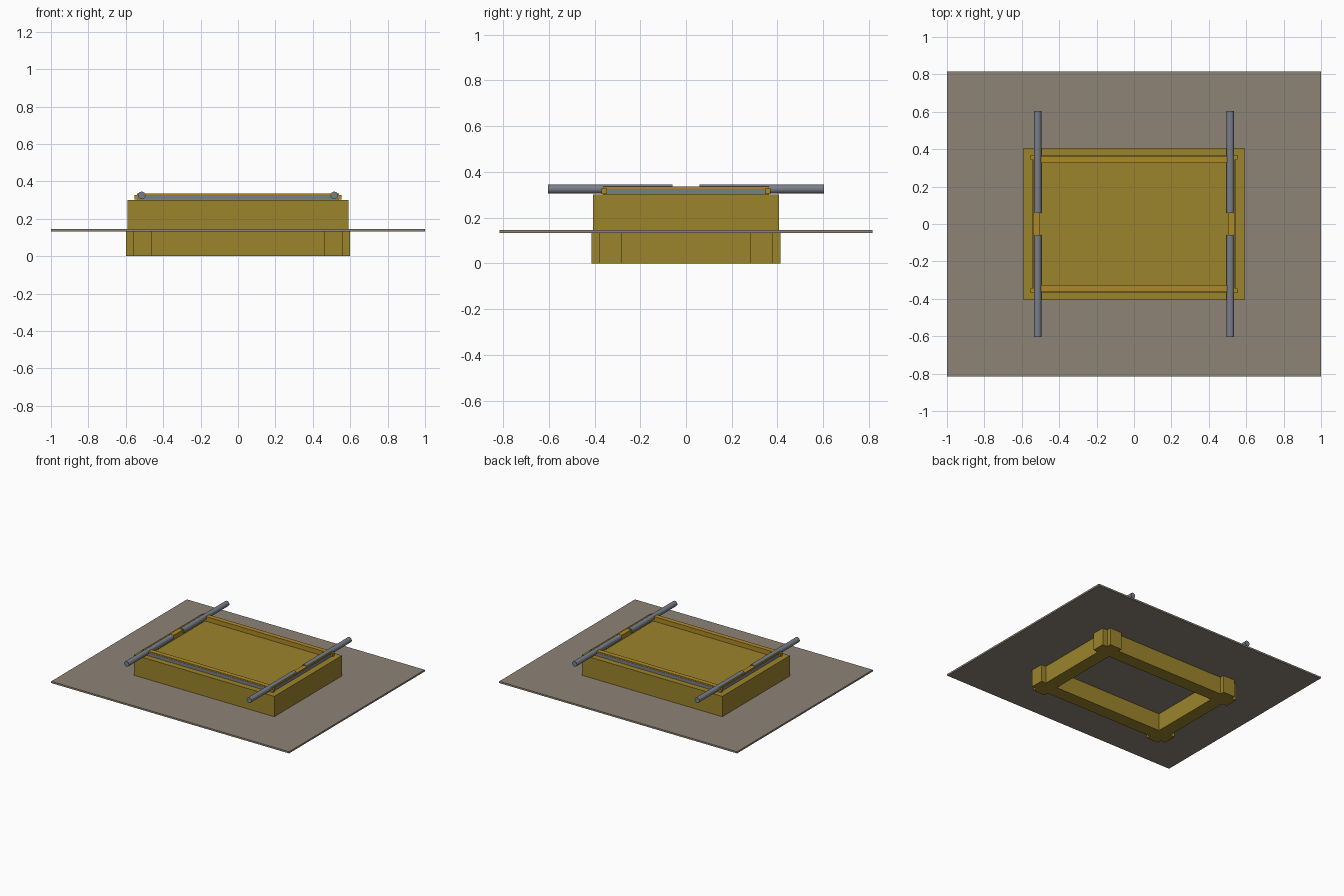
import bpy, bmesh, math
from mathutils import Matrix

if "Cube" in bpy.data.objects:
    bpy.data.objects.remove(bpy.data.objects["Cube"])


def material(name, rgb):
    m = bpy.data.materials.new(name)
    m.diffuse_color = (*rgb, 1)
    m.use_nodes = True
    m.node_tree.nodes["Principled BSDF"].inputs["Base Color"].default_value = m.diffuse_color
    return m


OCHRE = material("ochre", (0.33, 0.23, 0.025, 1)[:3])
AMBER = material("amber", (0.42, 0.25, 0.02))
STONE = material("stone", (0.27, 0.23, 0.18))
STEEL = material("steel", (0.19, 0.21, 0.25))


def finish(name, bm, mat):
    bmesh.ops.recalc_face_normals(bm, faces=bm.faces)
    me = bpy.data.meshes.new(name)
    bm.to_mesh(me)
    bm.free()
    me.materials.append(mat)
    ob = bpy.data.objects.new(name, me)
    bpy.context.collection.objects.link(ob)
    return ob


def box(name, x0, x1, y0, y1, z0, z1, mat):
    bm = bmesh.new()
    bmesh.ops.create_cube(bm, size=1)
    bmesh.ops.scale(bm, vec=(abs(x1 - x0), abs(y1 - y0), z1 - z0), verts=bm.verts)
    bmesh.ops.translate(bm, vec=((x0 + x1) / 2, (y0 + y1) / 2, (z0 + z1) / 2), verts=bm.verts)
    return finish(name, bm, mat)


def ring(name, outer, inner, z0, z1, mat):
    """Rectangular frame given outer and inner half sizes."""
    bm = bmesh.new()
    signs = ((-1, -1), (1, -1), (1, 1), (-1, 1))
    loops = [[bm.verts.new((sx * h[0], sy * h[1], z)) for sx, sy in signs]
             for h, z in ((outer, z0), (outer, z1), (inner, z1), (inner, z0))]
    for k in range(4):
        a, b = loops[k], loops[(k + 1) % 4]
        for i in range(4):
            j = (i + 1) % 4
            bm.faces.new((a[i], a[j], b[j], b[i]))
    return finish(name, bm, mat)


def rod(name, x, y0, y1, z, r, mat):
    bm = bmesh.new()
    bmesh.ops.create_cone(bm, cap_ends=True, segments=20, radius1=r, radius2=r, depth=abs(y1 - y0),
                          matrix=Matrix.Translation((x, (y0 + y1) / 2, z)) @ Matrix.Rotation(math.pi / 2, 4, 'X'))
    for f in bm.faces:
        f.smooth = len(f.verts) == 4
    return finish(name, bm, mat)


# Ground slab and main body
box("slab", -1, 1, -0.815, 0.815, 0.132, 0.145, STONE)
box("body", -0.59, 0.59, -0.407, 0.407, 0.145, 0.30, OCHRE)

# Open frame under the slab
ring("lower_frame", (0.56, 0.38), (0.46, 0.28), 0, 0.132, OCHRE)

# Raised lip with a steel band around its outside
ring("raised_lip", (0.54, 0.363), (0.505, 0.327), 0.30, 0.335, AMBER)
ring("lip_band", (0.542, 0.365), (0.538, 0.361), 0.304, 0.326, STEEL)

for sx in (-1, 1):
    for sy in (-1, 1):
        # Paired corner pads leave a notch at each outer corner
        box("corner_pad_long", sx * 0.46, sx * 0.56, sy * 0.38, sy * 0.413, 0, 0.132, OCHRE)
        box("corner_pad_short", sx * 0.56, sx * 0.60, sy * 0.28, sy * 0.38, 0, 0.132, OCHRE)
        # Carrying rods and small corner clips
        rod("carry_rod", sx * 0.515, sy * 0.06, sy * 0.603, 0.325, 0.02, STEEL)
        box("corner_clip", sx * 0.535, sx * 0.553, sy * 0.345, sy * 0.370, 0.304, 0.328, AMBER)
